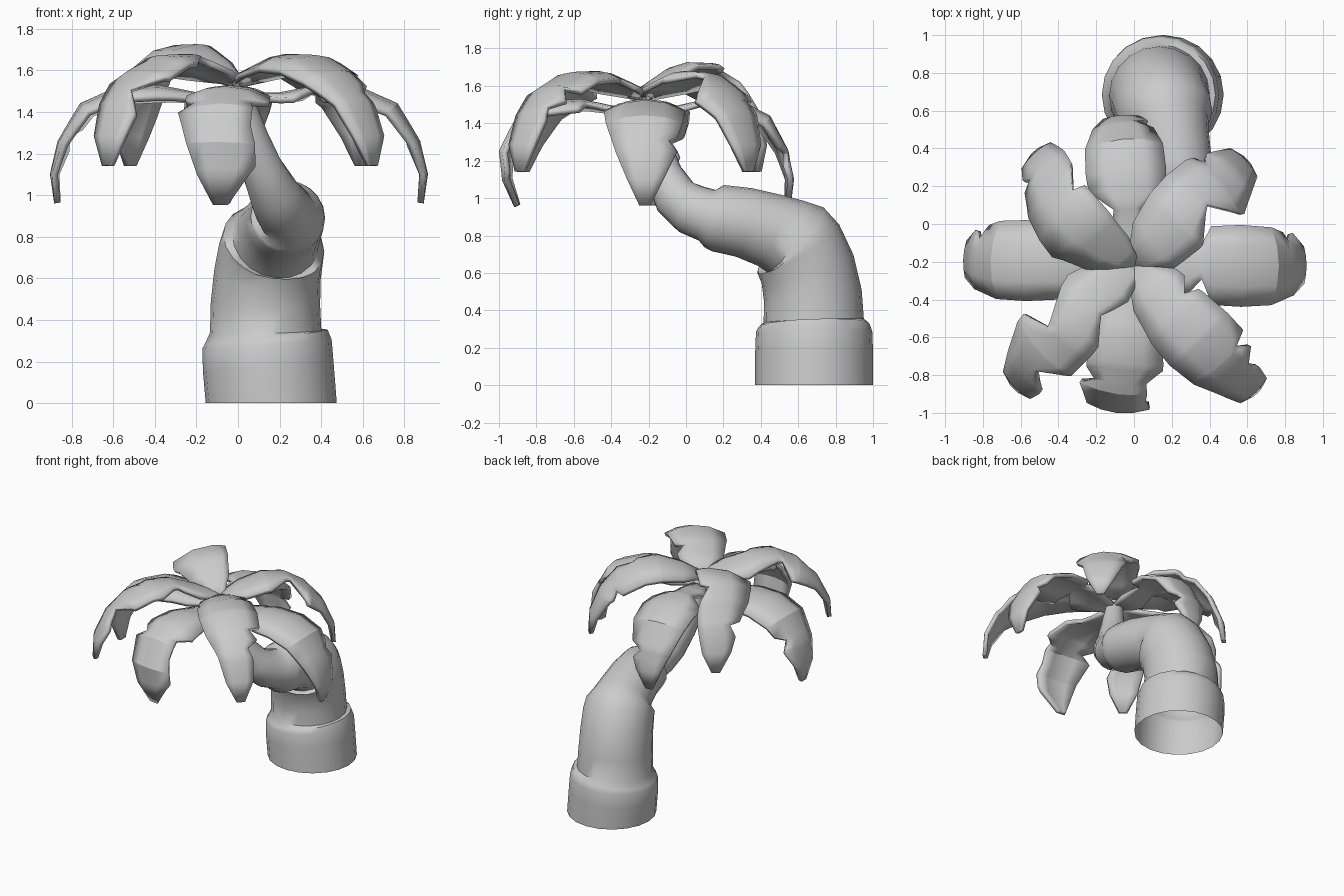
import bpy, math
from mathutils import Vector

if "Cube" in bpy.data.objects:
    bpy.data.objects.remove(bpy.data.objects["Cube"])


def make(name, verts, faces, angle):
    me = bpy.data.meshes.new(name)
    me.from_pydata(verts, [], faces)
    ob = bpy.data.objects.new(name, me)
    bpy.context.collection.objects.link(ob)
    bpy.ops.object.select_all(action='DESELECT')
    ob.select_set(True)
    bpy.context.view_layer.objects.active = ob
    bpy.ops.object.shade_smooth_by_angle(angle=math.radians(angle))
    return ob


def lerp(table, t):
    # piecewise-linear lookup, keyed on the first value of each row
    for a, b in zip(table, table[1:]):
        if t <= b[0]:
            k = (t - a[0]) / (b[0] - a[0])
            return [p + (q - p) * k for p, q in zip(a, b)][1:]
    return list(table[-1][1:])


# Bent trunk: stacked tapering sections with a lip at each joint (x, y, z, radius)
TRUNK = [(.16, .685, 0, .315), (.145, .685, .18, .315), (.14, .685, .285, .311),
         (.136, .684, .32, .297), (.133, .683, .345, .268),
         (.132, .678, .48, .263), (.142, .65, .62, .257), (.16, .6, .73, .254),
         (.172, .562, .77, .25), (.182, .535, .793, .215),
         (.2, .45, .827, .2), (.225, .31, .87, .188), (.24, .17, .893, .18),
         (.243, .145, .9, .17), (.238, .115, .908, .143),
         (.215, .03, .94, .138), (.175, -.055, 1.005, .122), (.115, -.12, 1.13, .1),
         (.06, -.165, 1.28, .085), (0, -.215, 1.5, .06)]
N = 20
verts, faces = [], []
for i, p in enumerate(TRUNK):
    a, b = TRUNK[max(i - 1, 0)], TRUNK[min(i + 1, len(TRUNK) - 1)]
    tan = (Vector(b[:3]) - Vector(a[:3])).normalized() if i else Vector((0, 0, 1))
    u = (Vector((1, 0, 0)) - tan * tan.x).normalized()
    v = tan.cross(u)
    for j in range(N):
        an = math.tau * j / N
        verts.append(Vector(p[:3]) + p[3] * (u * math.cos(an) + v * math.sin(an)))
        if i:
            k, j2 = (i - 1) * N, (j + 1) % N
            faces.append((k + j, k + j2, k + N + j2, k + N + j))
faces.append(tuple(range(len(verts) - N, len(verts))))
make("trunk", verts, faces, 50)

# Frond profiles: (t, distance out, height, half width)
LOW = [(0, 0, 1.46, .03), (.2, .2, 1.465, .13), (.38, .38, 1.5, .2), (.55, .57, 1.495, .21),
       (.7, .74, 1.42, .2), (.82, .84, 1.25, .15), (.92, .875, 1.1, .09), (1, .855, .965, .025)]
CURLED = LOW[:-2] + [(.92, .82, 1.1, .1), (1, .75, .965, .03)]
HIGH = [(0, 0, 1.52, .03), (.18, .17, 1.59, .16), (.36, .36, 1.65, .21), (.52, .53, 1.645, .22),
        (.66, .69, 1.57, .21), (.8, .82, 1.44, .15), (.92, .9, 1.28, .1), (1, .91, 1.14, .025)]
HUB = Vector((0, -.22, 0))
SPAN = (-1, -.5, 0, .5, 1)


def frond(name, profile, angle, scale, rise, left, right):
    # left / right: (t, width factor) outlines of the torn edges, looking outward
    edges = {1: [(0, 1)] + left + [(1, 1)], -1: [(0, 1)] + right + [(1, 1)]}
    ts = sorted({p[0] for p in profile} | {p[0] for p in left + right})
    an = math.radians(angle)
    out, up = Vector((math.cos(an), math.sin(an), 0)), Vector((0, 0, 1))
    side = Vector((-out.y, out.x, 0))
    verts, faces = [], []
    for i, t in enumerate(ts):
        r, z, w = lerp(profile, t)
        ra, za, _ = lerp(profile, max(t - .06, 0))
        rb, zb, _ = lerp(profile, min(t + .06, 1))
        tan = Vector((rb - ra, zb - za)).normalized()
        nor = out * -tan.y + up * tan.x
        z += rise * math.sin(math.pi * min(t * 1.1, 1))
        for s in SPAN:
            x = s * w * lerp(edges[1 if s > 0 else -1], t)[0]
            verts.append(HUB + out * r * scale + up * z + side * x - nor * 1.4 * x * x)
        if i:
            b = (i - 1) * 5
            faces += [(b + 1 + j, b + 6 + j, b + 5 + j, b + j) for j in range(4)]
    ob = make(name, verts, faces, 30)
    mod = ob.modifiers.new("thickness", 'SOLIDIFY')
    mod.thickness = .03
    mod.offset = -1


# Eight drooping fronds: four low along the axes, four high on the diagonals
frond("frond_right", LOW, 0, 1.01, 0,
      [(.3, .9), (.35, .5), (.4, .98), (.76, .95), (.78, .7), (.82, 1.1)],
      [(.26, 1), (.36, .35), (.4, .98)])
frond("frond_back_right", HIGH, 43, .87, 0,
      [(.7, 1), (.72, .7), (.77, 1)],
      [(.2, .9), (.39, .75), (.55, .12), (.69, .95), (.82, .9)])
frond("frond_back", LOW, 95, .88, 0,
      [(.2, .8), (.35, .4), (.45, .95)],
      [(.2, .7), (.35, .3), (.42, .95), (.8, 1), (.83, .5), (.87, 1.1)])
frond("frond_back_left", HIGH, 131, .85, .05,
      [(.18, 1.2), (.36, 1.35), (.68, 1.15), (.78, 1.1), (.8, .7), (.85, 1.1)],
      [(.1, .5), (.3, .4), (.55, .36), (.57, .05), (.71, .55), (.8, .75)])
frond("frond_left", LOW, 178, 1, 0,
      [(.3, .9)],
      [(.76, 1), (.79, .65), (.84, 1.1)])
frond("frond_front_left", HIGH, 226, .97, 0,
      [(.05, 1), (.33, .27), (.45, .72), (.65, .75), (.74, .05), (.84, .8)],
      [(.28, 1.1), (.55, .43), (.61, 1.08)])
frond("frond_front", CURLED, 263, .9, 0,
      [(.2, .5), (.34, .4), (.36, .9), (.58, 1), (.65, .65), (.76, .8), (.9, 1.5)],
      [(.35, .8), (.6, .85), (.66, .6), (.7, 1)])
frond("frond_front_right", HIGH, 314, 1, 0,
      [(.23, .85), (.3, .43), (.33, .75), (.63, .8), (.65, .4), (.71, .75), (.76, .4), (.82, .7)],
      [(.5, 1), (.8, .9)])
